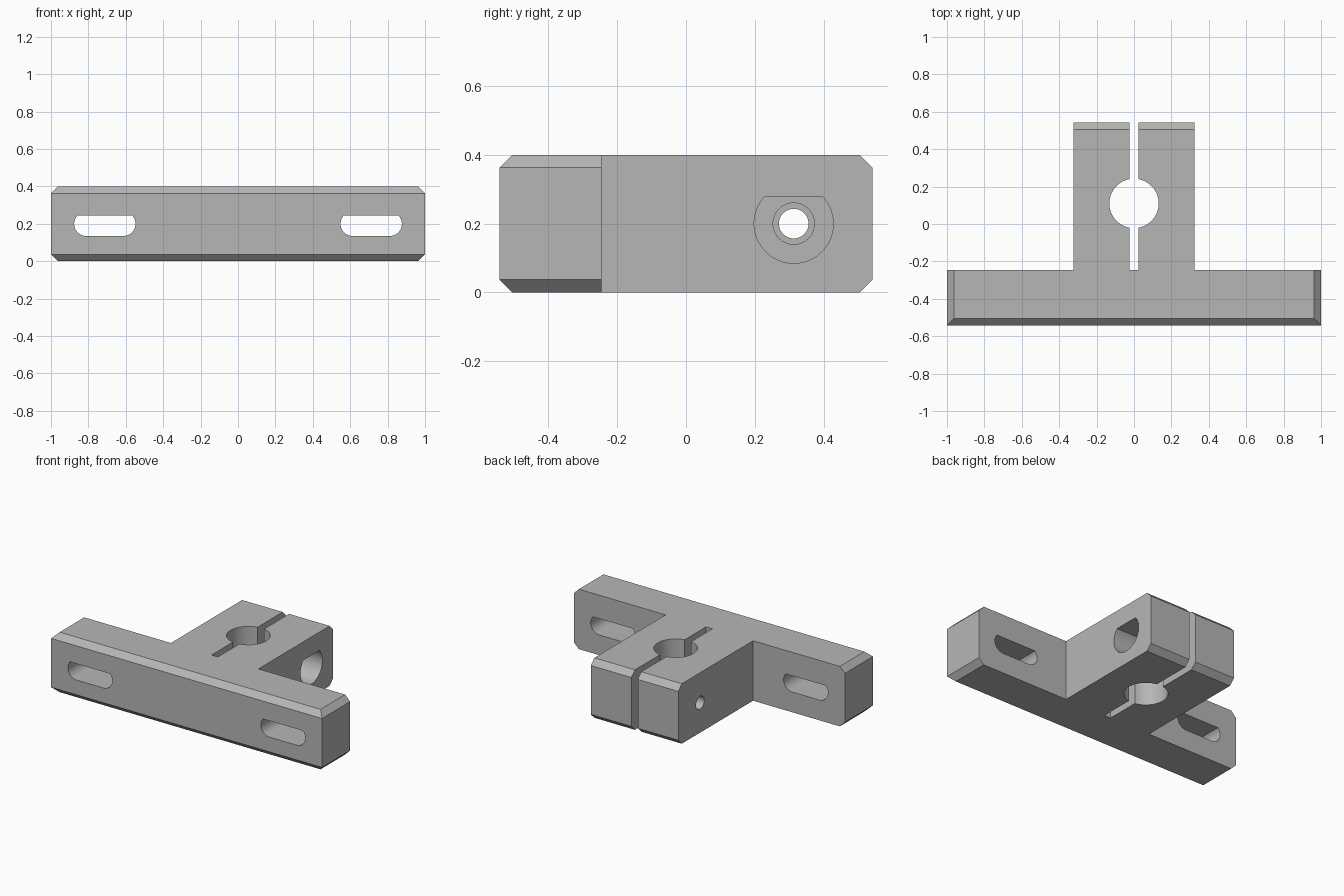
import bpy, bmesh, math
from mathutils import Vector

cube = bpy.data.objects.get("Cube")
if cube:
    bpy.data.objects.remove(cube, do_unlink=True)

HEIGHT, MID = 0.4, 0.2
FRONT, STEP, BACK = -0.542, -0.246, 0.542
HALF = 0.323          # half width of the clamp block
CHAMFER = 0.037
BORE_Y, BOLT_Y = 0.11, 0.313

grey = bpy.data.materials.new("plain grey")
grey.use_nodes = True
grey.diffuse_color = (0.47, 0.47, 0.47, 1)
grey.node_tree.nodes["Principled BSDF"].inputs["Base Color"].default_value = grey.diffuse_color


def prism(name, points, axis, lo, hi, edit=None):
    """Extrude a 2D outline along an axis; the outline uses the other two axes in order."""
    def place(a, b):
        co = [a, b]
        co.insert("xyz".index(axis), lo)
        return co
    bm = bmesh.new()
    face = bm.faces.new([bm.verts.new(place(a, b)) for a, b in points])
    ext = bmesh.ops.extrude_face_region(bm, geom=[face])
    move = Vector([hi - lo if c == axis else 0 for c in "xyz"])
    bmesh.ops.translate(bm, vec=move, verts=[g for g in ext["geom"] if isinstance(g, bmesh.types.BMVert)])
    if edit:
        edit(bm)
    bmesh.ops.recalc_face_normals(bm, faces=bm.faces)
    mesh = bpy.data.meshes.new(name)
    bm.to_mesh(mesh)
    bm.free()
    mesh.materials.append(grey)
    obj = bpy.data.objects.new(name, mesh)
    bpy.context.collection.objects.link(obj)
    return obj


def round_outline(cx, cy, r, stretch=0, flat_top=False, n=64):
    """Circle or slot outline, optionally cut flat above 45 degrees."""
    pts = []
    for i in range(n):
        t = 2 * math.pi * (i + 0.5) / n
        c, s = math.cos(t), math.sin(t)
        if flat_top and s > math.sqrt(0.5):
            continue
        pts.append((cx + r * c + math.copysign(stretch, c), cy + r * s))
    return pts


def box_outline(x0, x1, y0, y1):
    return [(x0, y0), (x1, y0), (x1, y1), (x0, y1)]


def chamfer_ends(bm):
    # Chamfer horizontal edges at both base ends and at the block's back
    def is_end(e):
        a, b = (v.co for v in e.verts)
        if abs(a.z - b.z) > 0.01:
            return False
        return all(abs(v.x) > 0.99 for v in (a, b)) or all(v.y > BACK - 0.01 for v in (a, b))
    bmesh.ops.bevel(bm, geom=[e for e in bm.edges if is_end(e)], offset=CHAMFER,
                    offset_type='OFFSET', segments=1, affect='EDGES')


# T-shaped body
half_plan = [(1, FRONT), (1, STEP), (HALF, STEP), (HALF, BACK)]
plan = half_plan + [(-x, y) for x, y in reversed(half_plan)]
body = prism("shaft_clamp_body", plan, "z", 0, HEIGHT, chamfer_ends)

# Cutters: shaft bore, clamp slit, stepped bolt hole and mounting slots
cutters = [
    prism("shaft_bore", round_outline(0, BORE_Y, 0.132), "z", -0.1, 0.5),
    prism("clamp_slit", box_outline(-0.0235, 0.0235, STEP, 0.7), "z", -0.12, 0.52),
    prism("bolt_counterbore", round_outline(BOLT_Y, MID, 0.115, flat_top=True), "x", 0.143, 0.5),
    prism("bolt_clearance", round_outline(BOLT_Y, MID, 0.06), "x", 0, 0.3),
    prism("bolt_thread", round_outline(BOLT_Y, MID, 0.043), "x", -0.5, 0.1),
]
for side, name in ((1, "left_slot"), (-1, "right_slot")):
    cutters.append(prism(name, round_outline(side * 0.712, MID, 0.065, 0.099, True), "y", -0.7, 0))

bpy.ops.object.select_all(action='DESELECT')
bpy.context.view_layer.objects.active = body
body.select_set(True)
for cutter in cutters:
    cutter.hide_render = True
    mod = body.modifiers.new(cutter.name, 'BOOLEAN')
    mod.operation, mod.solver, mod.object = 'DIFFERENCE', 'EXACT', cutter
    bpy.ops.object.modifier_apply(modifier=mod.name)
    bpy.data.objects.remove(cutter, do_unlink=True)

bpy.ops.object.shade_smooth_by_angle(angle=math.radians(30))
